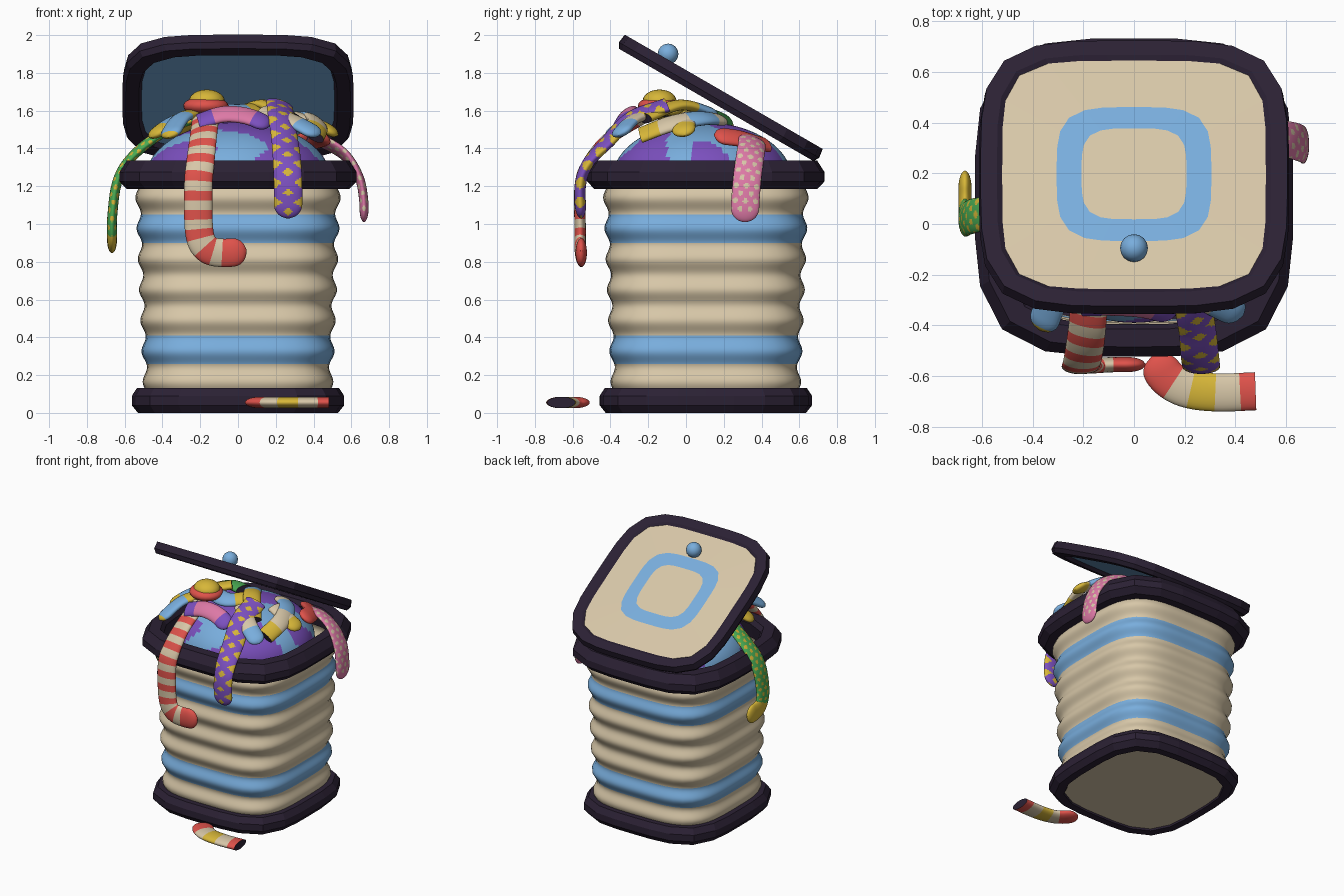
import bpy, bmesh, math
from mathutils import Vector, Matrix

if "Cube" in bpy.data.objects:
    bpy.data.objects.remove(bpy.data.objects["Cube"])

# ---- flat colours
COLS = {"dark": (0.024, 0.015, 0.034), "cream": (0.68, 0.57, 0.39), "blue": (0.19, 0.42, 0.72),
        "red": (0.74, 0.085, 0.07), "yellow": (0.68, 0.47, 0.04), "purple": (0.20, 0.08, 0.52),
        "green": (0.07, 0.42, 0.09), "pink": (0.72, 0.19, 0.38)}
MATS = {}
for k, c in COLS.items():
    MATS[k] = bpy.data.materials.new(k)
    MATS[k].diffuse_color = (*c, 1)
KEYS = list(COLS)
CY = 0.105                      # basket centre in y


def finish(name, bm, smooth=True):
    bmesh.ops.recalc_face_normals(bm, faces=bm.faces)
    me = bpy.data.meshes.new(name)
    bm.to_mesh(me)
    bm.free()
    for k in KEYS:
        me.materials.append(MATS[k])
    ob = bpy.data.objects.new(name, me)
    bpy.context.collection.objects.link(ob)
    if smooth:
        bpy.context.view_layer.objects.active = ob
        ob.select_set(True)
        bpy.ops.object.shade_smooth_by_angle(angle=math.radians(40))
        ob.select_set(False)
    return ob


def skin(bm, rings, color, close=False):
    """Quads between successive vertex rings; color(i, j) names the colour."""
    n = len(rings[0])
    for i in range(len(rings) - (0 if close else 1)):
        a, b = rings[i], rings[(i + 1) % len(rings)]
        for j in range(n):
            f = bm.faces.new((a[j], a[(j + 1) % n], b[(j + 1) % n], b[j]))
            f.material_index = KEYS.index(color(i, j))


def loft(name, prof, color, sides=24, mat=None, caps=(None, None), close=False, smooth=False):
    """Stack of rounded squares: prof rows are (half width, z, squareness)."""
    bm = bmesh.new()
    mat = mat or Matrix.Translation((0, CY, 0))
    rings = []
    for r, z, n in prof:
        ring = []
        for j in range(sides):
            a = 2 * math.pi * j / sides
            c, s = math.cos(a), math.sin(a)
            k = r / (abs(c) ** n + abs(s) ** n) ** (1 / n)
            ring.append(bm.verts.new(mat @ Vector((k * c, k * s, z))))
        rings.append(ring)
    skin(bm, rings, color, close)
    for ring, cap in ((rings[0], caps[0]), (rings[-1], caps[1])):
        if cap:
            bm.faces.new(ring).material_index = KEYS.index(cap)
    return finish(name, bm, smooth)


def ball(name, loc, scale, color, seg=24):
    bm = bmesh.new()
    bmesh.ops.create_uvsphere(bm, u_segments=seg, v_segments=seg // 2, radius=1)
    for v in bm.verts:
        v.co = Vector(loc) + Vector([a * b for a, b in zip(v.co, scale)])
    for f in bm.faces:
        f.material_index = KEYS.index(color(f.calc_center_median()))
    return finish(name, bm)


def catmull(pts, u):
    i = min(int(u), len(pts) - 2)
    t = u - i
    p1, p2 = pts[i], pts[i + 1]
    p0 = pts[i - 1] if i else 2 * p1 - p2
    p3 = pts[i + 2] if i + 2 < len(pts) else 2 * p2 - p1
    return 0.5 * (2 * p1 + (p2 - p0) * t + (2 * p0 - 5 * p1 + 4 * p2 - p3) * t * t
                  + (3 * p1 - p0 - 3 * p2 + p3) * t ** 3)


def sock(name, pts, color, side=(0, 0, 1), w=0.075, h=0.03, step=0.012, around=28):
    """Flattened tube with dark open cuff and round toe; color(s, t, a) by length, fraction, lateral."""
    pts = [Vector(p) for p in pts]
    fine = [catmull(pts, k * (len(pts) - 1) / 400) for k in range(401)]
    acc = [0]
    for a, b in zip(fine, fine[1:]):
        acc.append(acc[-1] + (b - a).length)
    L = acc[-1]
    n = int(L / step)
    bm = bmesh.new()
    rings, k = [], 0
    for i in range(n + 1):
        s = L * i / n
        while k < 399 and acc[k + 1] < s:
            k += 1
        p = fine[k].lerp(fine[k + 1], (s - acc[k]) / max(acc[k + 1] - acc[k], 1e-9))
        T = (fine[min(k + 5, 400)] - fine[max(k - 5, 0)]).normalized()
        dome = Vector((p.x * 0.9, (p.y - CY) * 0.9, 0.5)).normalized()
        nrm = dome.lerp(Vector(side), min(1, max(0, (1.45 - p.z) / 0.2)))
        wide = nrm.cross(T).normalized()
        up = T.cross(wide)
        e = max(0, (s - L + w) / w)
        q = max(0.12, math.sqrt(max(0, 1 - e * e)))
        rings.append([bm.verts.new(p + wide * w * q * math.cos(2 * math.pi * j / around)
                                   + up * h * q * math.sin(2 * math.pi * j / around)) for j in range(around)])
    skin(bm, rings, lambda i, j: color(L * (i + .5) / n, (i + .5) / n,
                                       math.cos(2 * math.pi * (j + .5) / around)))
    bm.faces.new(rings[0]).material_index = KEYS.index("dark")
    bm.faces.new(rings[-1]).material_index = KEYS.index(color(L, 1, 0))
    return finish(name, bm)


def bands(*rows):               # (upper fraction, colour) rows
    return lambda s, t, a: next(c for lim, c in rows if t <= lim)


def dots(base, spot, toe, toe_at):
    def f(s, t, a):
        if t > toe_at:
            return toe
        row = math.floor(s / 0.04)
        x = (a * 0.075 + (row % 2) * 0.027) / 0.054
        d = math.hypot((x - round(x)) * 0.054, s - (row + .5) * 0.04)
        return spot if d < 0.0135 else base
    return f


def diamonds(s, t, a):
    f = (s / 0.1) % 1
    edge = abs(1 - abs(a)) / 0.6 + abs(f - .5) / 0.3
    mid = abs(a) / 0.4 + abs((f + .5) % 1 - .5) / 0.22
    return "yellow" if min(edge, mid) < 1 else "purple"


# ---- basket
body = [(0.485 + 0.04 * z + 0.013 * math.cos(2 * math.pi * (z - 0.325) / 0.1625), z, 3.7)
        for z in [k / 100 for k in range(8, 125)]]
loft("basket_body", body, lambda i, j: "blue" if 26 <= i + 8 < 41 or 90 <= i + 8 < 105 else "cream",
     sides=56, smooth=True)
loft("basket_base", [(0.47, 0.012, 3.7), (0.475, 0, 3.7), (0.53, 0, 3.7), (0.562, 0.04, 3.7),
                     (0.562, 0.09, 3.7), (0.535, 0.132, 3.7), (0.47, 0.132, 3.7)],
     lambda i, j: "dark", caps=("cream", "dark"))
loft("basket_rim", [(0.52, 1.185, 3.7), (0.59, 1.185, 3.7), (0.628, 1.225, 3.7), (0.628, 1.275, 3.7),
                    (0.59, 1.335, 3.7), (0.52, 1.335, 3.7), (0.50, 1.30, 3.7)],
     lambda i, j: "dark", close=True)

# ---- tilted lid with ring and knob
tilt = Matrix.Translation((0, 0.18, 1.665)) @ Matrix.Rotation(math.radians(-30), 4, 'X')
lid_cols = ["dark"] * 6 + ["cream", "blue"]
loft("lid", [(0.51, -0.015, 4.2), (0.525, -0.04, 4.2), (0.595, -0.04, 4.2), (0.612, -0.01, 4.2),
             (0.605, 0.04, 4.2), (0.54, 0.04, 4.6), (0.52, 0.028, 5), (0.305, 0.034, 4),
             (0.207, 0.036, 4)],
     lambda i, j: lid_cols[i], sides=32, mat=tilt, caps=("blue", "cream"))
ball("lid_knob", (0, -0.095, 1.90), (0.055, 0.055, 0.055), lambda c: "blue", 16)

# ---- mound of laundry filling the basket
ball("laundry_mound", (0, 0.085, 1.24), (0.49, 0.475, 0.3),
     lambda c: "blue" if math.sin(9 * c.x + 2.2 * math.sin(8 * c.y + 5 * c.z) + 3.6) > 0.35 else "purple", 96)

# ---- hanging socks
sock("striped_sock", [(-0.17, -0.22, 1.57), (-0.185, -0.41, 1.45), (-0.20, -0.52, 1.32), (-0.21, -0.56, 1.2),
                      (-0.205, -0.56, 0.96), (-0.165, -0.56, 0.87), (-0.08, -0.555, 0.847), (0.045, -0.555, 0.858)],
     lambda s, t, a: "red" if t > 0.9 or (s / 0.1) % 1 > 0.5 else "cream", side=(0, -1, 0), step=0.01)
sock("diamond_sock", [(0.22, -0.1, 1.63), (0.23, -0.29, 1.56), (0.25, -0.42, 1.43), (0.26, -0.52, 1.32),
                      (0.265, -0.56, 1.2), (0.265, -0.555, 1.03)], diamonds, side=(0, -1, 0), step=0.008, around=48)
sock("pink_dotted_sock", [(0.36, 0.34, 1.45), (0.46, 0.35, 1.43), (0.57, 0.34, 1.36), (0.64, 0.325, 1.25),
                          (0.665, 0.315, 1.13), (0.667, 0.31, 1.01)],
     dots("pink", "cream", "pink", 0.93), side=(1, 0, 0), h=0.024, step=0.007, around=56)
sock("green_dotted_sock", [(-0.2, 0.0, 1.58), (-0.42, 0.03, 1.47), (-0.57, 0.04, 1.345), (-0.64, 0.03, 1.22),
                           (-0.665, 0.02, 1.05), (-0.667, 0.04, 0.955), (-0.667, 0.1, 0.92), (-0.667, 0.21, 0.915)],
     dots("green", "yellow", "yellow", 0.82), side=(-1, 0, 0), w=0.07, h=0.026, step=0.007, around=56)

# ---- sock on the floor
sock("floor_sock", [(0.48, -0.66, 0.055), (0.33, -0.665, 0.055), (0.21, -0.65, 0.055),
                    (0.13, -0.605, 0.055), (0.075, -0.52, 0.055)],
     bands((0.14, "red"), (0.34, "cream"), (0.54, "yellow"), (0.70, "cream"), (1, "red")), w=0.075, h=0.03)

# ---- loose socks on the pile: points and colour bands
PILE = [
    ([(-0.2, -0.1, 1.59), (-0.3, -0.25, 1.56), (-0.37, -0.42, 1.46)], [(0.4, "yellow"), (0.93, "blue"), (1, "yellow")]),
    ([(-0.12, 0.1, 1.6), (-0.33, -0.06, 1.55), (-0.46, -0.17, 1.46)], [(0.6, "yellow"), (0.8, "blue"), (1, "yellow")]),
    ([(-0.21, -0.31, 1.54), (-0.08, -0.31, 1.58), (0.05, -0.32, 1.57), (0.17, -0.35, 1.52)],
     [(0.2, "purple"), (0.75, "pink"), (1, "purple")]),
    ([(0.15, -0.15, 1.6), (0.28, -0.28, 1.55), (0.43, -0.36, 1.47)], [(0.65, "cream"), (1, "blue")]),
    ([(0.4, -0.24, 1.47), (0.42, -0.08, 1.53), (0.36, 0.08, 1.56), (0.22, 0.2, 1.55)],
     [(0.2, "yellow"), (0.5, "cream"), (0.8, "blue"), (1, "cream")]),
    ([(0.3, 0.42, 1.42), (0.41, 0.3, 1.45), (0.45, 0.15, 1.47)], [(1, "red")]),
    ([(0.28, -0.22, 1.56), (0.14, -0.03, 1.63), (0.02, 0.16, 1.58)], [(0.7, "yellow"), (1, "blue")]),
    ([(0.3, 0.02, 1.57), (0.42, -0.01, 1.53), (0.53, -0.01, 1.47)], [(0.6, "cream"), (1, "yellow")]),
    ([(-0.02, 0.1, 1.59), (-0.2, 0.18, 1.55), (-0.38, 0.2, 1.47)], [(0.6, "green"), (1, "yellow")]),
    ([(-0.12, -0.1, 1.6), (0.0, -0.12, 1.6), (0.12, -0.02, 1.61)], [(0.6, "blue"), (1, "yellow")]),
]
for i, (pts, rows) in enumerate(PILE):
    sock(f"pile_sock_{i + 1}", pts, bands(*rows), w=0.062, h=0.028, around=20)

# ---- rolled pair on top
ball("rolled_sock_cuff", (-0.17, -0.14, 1.625), (0.12, 0.115, 0.052), lambda c: "red")
ball("rolled_sock_top", (-0.165, -0.14, 1.65), (0.095, 0.09, 0.062), lambda c: "yellow")

for m in bpy.data.materials:
    if m.users and not m.is_grease_pencil:
        m.use_nodes = True
        m.node_tree.nodes["Principled BSDF"].inputs["Base Color"].default_value = m.diffuse_color
